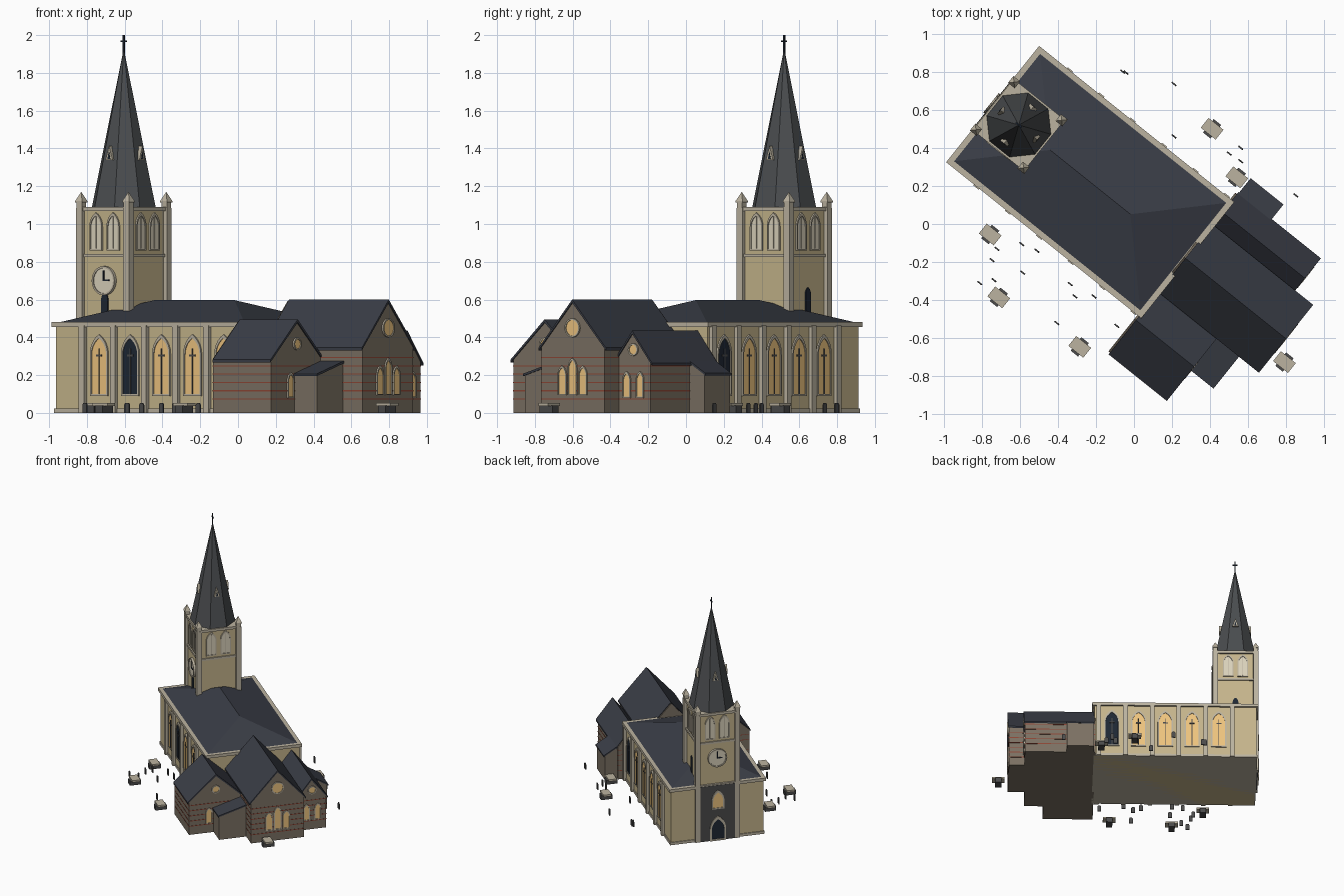
import bpy, bmesh, math
from mathutils import Matrix, Vector

if "Cube" in bpy.data.objects:
    bpy.data.objects.remove(bpy.data.objects["Cube"])

# Church frame: u runs east along the nave, v runs north, rotated in plan
M = Matrix.Translation((-0.23, 0.22, 0)) @ Matrix.Rotation(math.radians(-38.66), 4, 'Z')

def material(name, r, g, b):
    m = bpy.data.materials.new(name)
    m.diffuse_color = (r, g, b, 1)
    m.use_nodes = True
    m.node_tree.nodes["Principled BSDF"].inputs["Base Color"].default_value = m.diffuse_color
    return m

WALL = material("sandstone", .56, .46, .26)
TRIM = material("pale_stone", .50, .45, .35)
GLASS = material("lit_glass", .85, .55, .21)
DARK = material("dark_glass", .013, .02, .033)
ROOF = material("slate", .042, .047, .062)
SPIRE = material("spire_slate", .07, .075, .08)
RUBBLE = material("rubble_stone", .20, .165, .125)
BAND = material("red_brick", .26, .06, .035)
PANEL = material("dark_stone", .07, .07, .07)
FACE = material("clock_face", .70, .64, .50)

def loft(name, rings, mat, closed=False):
    """Skin equal-length rings of points; cap the ends unless closed into a loop."""
    bm = bmesh.new()
    vs = [[bm.verts.new(p) for p in r] for r in rings]
    n, k = len(rings[0]), len(rings)
    for i in range(k if closed else k - 1):
        a, b = vs[i], vs[(i + 1) % k]
        for j in range(n):
            bm.faces.new((a[j], a[(j + 1) % n], b[(j + 1) % n], b[j]))
    if not closed:
        bm.faces.new(vs[0])
        bm.faces.new(vs[-1])
    bmesh.ops.remove_doubles(bm, verts=bm.verts, dist=1e-5)
    bmesh.ops.recalc_face_normals(bm, faces=bm.faces)
    me = bpy.data.meshes.new(name)
    bm.to_mesh(me)
    bm.free()
    me.materials.append(mat)
    ob = bpy.data.objects.new(name, me)
    ob.matrix_world = M
    bpy.context.collection.objects.link(ob)
    return ob

def rect(u0, u1, v0, v1, z):
    return [(u0, v0, z), (u1, v0, z), (u1, v1, z), (u0, v1, z)]

def box(name, u0, u1, v0, v1, z0, z1, mat):
    return loft(name, [rect(u0, u1, v0, v1, z0), rect(u0, u1, v0, v1, z1)], mat)

def on_wall(prof, u, v, deg, d):
    """Put a (sideways, height) profile on a wall facing deg, d out from (u, v)."""
    c, s = math.cos(math.radians(deg)), math.sin(math.radians(deg))
    return [(u - s * x + c * d, v + c * x + s * d, z) for x, z in prof]

def plate(name, prof, u, v, deg, d0, d1, mat):
    return loft(name, [on_wall(prof, u, v, deg, d) for d in (d0, d1)], mat)

def frame(name, outer, inner, u, v, deg, d, mat):
    return loft(name, [on_wall(p, u, v, deg, e) for p, e in
                       ((outer, -.005), (outer, d), (inner, d), (inner, -.005))], mat, True)

def bar(x0, x1, z0, z1):
    return [(x0, z0), (x1, z0), (x1, z1), (x0, z1)]

def arch(w, z0, z1, x=0):
    """Pointed arch of half-width w."""
    sp = z1 - 1.732 * w
    pts = [(w - 2 * w + 2 * w * math.cos(a), sp + 2 * w * math.sin(a))
           for a in [math.pi / 3 * i / 5 for i in range(6)]]
    prof = [(-w, z0), (w, z0)] + pts + [(-p, q) for p, q in pts[-2::-1]]
    return [(x + p, q) for p, q in prof]

def circle(r, z, n=24):
    return [(r * math.cos(2 * math.pi * i / n), z + r * math.sin(2 * math.pi * i / n)) for i in range(n)]

def window(name, u, v, deg, w, z0, z1, glass, x=0, f=.01):
    plate(name + "_glass", arch(w - f, z0 + f, z1 - 2 * f, x), u, v, deg, -.005, .004, glass)
    frame(name + "_frame", arch(w, z0, z1, x), arch(w - f, z0 + f, z1 - 2 * f, x), u, v, deg, .009, TRIM)

def rose(name, u, v, z, r):
    plate(name + "_glass", circle(r - .008, z), u, v, 0, -.005, .005, GLASS)
    frame(name + "_frame", circle(r, z), circle(r - .008, z), u, v, 0, .01, TRIM)

# Nave body, plinth, cornice and hipped roof
box("nave_walls", -.64, .64, -.375, .375, 0, .46, WALL)
box("nave_plinth", -.647, .645, -.382, .382, 0, .022, TRIM)
box("nave_cornice", -.656, .656, -.391, .391, .455, .48, TRIM)
loft("nave_roof", [rect(-.632, .632, -.367, .367, .478),
                   [(-.27, 0, .597), (.27, 0, .597), (.27, 0, .597), (-.27, 0, .597)]], ROOF)

# Nave windows and buttresses on both long sides
for side, s in (("south", -1), ("north", 1)):
    deg, v = 90 * s, .375 * s
    for i in range(6):
        u = -.45 + .211 * i
        box(f"{side}_buttress_{i}", u - .018, u + .018, *sorted((v - .01 * s, v + .022 * s)), 0, .462, TRIM)
    for i in range(5):
        u = -.343 + .211 * i
        dark = (side, i) in (("south", 1), ("north", 4))
        window(f"{side}_window_{i}", u, v, deg, .06, .09, .415, DARK if dark else GLASS)
        plate(f"{side}_mullion_{i}", bar(-.003, .003, .1, .34), u, v, deg, 0, .008, PANEL)
        plate(f"{side}_crossbar_{i}", bar(-.02, .02, .298, .308), u, v, deg, 0, .008, PANEL)

# Tower shaft, courses, corner posts and pinnacles
T = -.48
box("tower_shaft", T - .158, T + .158, -.158, .158, 0, 1.08, WALL)
box("tower_string_course", T - .168, T + .168, -.168, .168, .825, .842, TRIM)
box("tower_cornice", T - .172, T + .172, -.172, .172, 1.068, 1.09, TRIM)
for a in (-1, 1):
    for b in (-1, 1):
        u, v = T + .16 * a, .16 * b
        sq = lambda h, z: rect(u - h, u + h, v - h, v + h, z)
        loft("tower_corner_post", [sq(.02, 0), sq(.02, 1.085)], TRIM)
        loft("tower_pinnacle", [sq(.018, 1.085), sq(.018, 1.115), sq(.023, 1.115),
                                sq(.023, 1.122), sq(0, 1.17)], TRIM)

# Belfry openings, slits and spire dormers on all four faces
for name, deg in (("east", 0), ("north", 90), ("west", 180), ("south", -90)):
    c, s = round(math.cos(math.radians(deg))), round(math.sin(math.radians(deg)))
    u, v = T + .158 * c, .158 * s
    for x in (-.058, .058):
        window(f"belfry_{name}", u, v, deg, .042, .86, 1.06, FACE, x, .008)
        plate("belfry_mullion", bar(x - .003, x + .003, .87, 1.04), u, v, deg, 0, .008, TRIM)
    if name in ("north", "south"):
        plate(f"tower_slit_{name}", arch(.022, .5, .665 if s > 0 else .64), u, v, deg, -.005, .006, DARK)
    plate(f"spire_dormer_{name}", [(-.024, 1.34), (.024, 1.34), (0, 1.412)], T, 0, deg, .085, .125, TRIM)
    plate(f"dormer_opening_{name}", [(-.009, 1.345), (.009, 1.345), (0, 1.385)], T, 0, deg, .12, .127, DARK)

# Clocks on south and west faces
for name, u, v, deg in (("south", T, -.158, -90), ("west", T - .158, 0, 180)):
    plate(f"clock_face_{name}", circle(.07, .7), u, v, deg, -.005, .012, FACE)
    frame(f"clock_rim_{name}", circle(.077, .7), circle(.067, .7), u, v, deg, .018, TRIM)
    plate(f"clock_minute_hand_{name}", bar(-.004, .004, .697, .755), u, v, deg, .01, .017, DARK)
    plate(f"clock_hour_hand_{name}", bar(-.004, .038, .697, .705), u, v, deg, .01, .017, DARK)

# West front: dark stone panel, door and window
W = -.658
box("west_panel", W, -.63, -.142, .142, 0, .47, PANEL)
window("west_door", W, 0, 180, .065, 0, .21, DARK, 0, .014)
window("west_window", W, 0, 180, .05, .27, .43, GLASS)

# Octagonal spire and cross
def octagon(r, z):
    return [(T + r * math.cos(math.pi * (2 * i + 1) / 8), r * math.sin(math.pi * (2 * i + 1) / 8), z) for i in range(8)]
loft("spire", [octagon(.176, 1.088), octagon(.003, 1.915)], SPIRE)
box("cross_post", T - .004, T + .004, -.004, .004, 1.9, 2.0, DARK)
box("cross_arm", T - .02, T + .02, -.004, .004, 1.963, 1.972, DARK)

# Eastern gabled blocks with brick bands
def gabled(name, u1, vc, hw, eave, ridge):
    w, k = hw - .014, (ridge - eave) / hw
    ze = eave + .014 * k - .008
    plate(name + "_walls", [(-w, 0), (w, 0), (w, ze), (0, ridge - .008), (-w, ze)], .63, vc, 0, 0, u1 - .637, RUBBLE)
    plate(name + "_roof", [(-hw, eave), (-hw, eave - .014), (0, ridge - .016), (hw, eave - .014),
                           (hw, eave), (0, ridge)], .64, vc, 0, 0, u1 - .64, ROOF)
    for i in range(6):
        z = .07 + .044 * i
        if z < eave - .01:
            box(f"{name}_band_{i}", .63, u1 - .005, vc - w - .002, vc + w + .002, z, z + .006, BAND)

gabled("chancel", 1.317, 0, .228, .345, .6)
gabled("south_chapel", 1.032, -.416, .23, .282, .495)
gabled("north_vestry", 1.196, .31, .134, .265, .435)
for x, top in ((-.07, .25), (0, .29), (.07, .25)):
    window("chancel_lancet", 1.31, x, 0, .029, .095, top, GLASS, 0, .006)
rose("chancel_rose", 1.31, 0, .45, .05)
for x in (-.055, .055):
    window("chapel_lancet", 1.025, -.416 + x, 0, .027, .08, .215, GLASS, 0, .006)
rose("chapel_rose", 1.025, -.416, .365, .033)
for x in (-.045, .045):
    window("vestry_lancet", 1.189, .315 + x, 0, .026, .08, .22, GLASS, 0, .006)
rose("vestry_rose", 1.189, .315, .335, .033)

# Lean-to porches in the corners
def lean_to(name, u0, u1, v_low, v_high, z_low, z_high):
    plate(name + "_walls", [(v_low * .98, 0), (v_high, 0), (v_high, z_high - .01), (v_low * .98, z_low - .006)],
          0, 0, 0, u0, u1 - .006, RUBBLE)
    plate(name + "_roof", [(v_low, z_low - .012), (v_high, z_high - .012), (v_high, z_high), (v_low, z_low)],
          0, 0, 0, u0, u1, ROOF)
lean_to("south_porch", 1.02, 1.183, -.442, -.205, .207, .277)
lean_to("north_porch", .645, .866, .542, .41, .21, .29)

# Churchyard: chest tombs and headstones, given by plan position
inv = M.inverted()
for x, y in ((.41, .5), (.54, .245), (.79, -.725), (-.755, -.055), (-.71, -.385), (-.285, -.645)):
    p = inv @ Vector((x, y, 0))
    box("tomb_base", p.x - .025, p.x + .025, p.y - .045, p.y + .045, 0, .038, PANEL)
    box("tomb_slab", p.x - .05, p.x + .05, p.y - .033, p.y + .033, .036, .052, TRIM)
for x, y in ((-.06, .8), (-.042, .795), (.21, .735), (.21, .46), (.5, .37), (.56, .4), (.56, .33), (.85, .15),
             (-.81, -.31), (-.72, -.13), (-.745, -.19), (-.735, -.295), (-.59, -.105), (-.585, -.255),
             (-.51, -.14), (-.405, -.52), (-.335, -.315), (-.31, -.38), (-.21, -.38), (-.09, -.535)):
    p = inv @ Vector((x, y, 0))
    plate("headstone", [(-.015, 0), (.015, 0), (.015, .042), (.008, .052), (-.008, .052), (-.015, .042)],
          p.x, p.y, -90, -.004, .004, PANEL)
